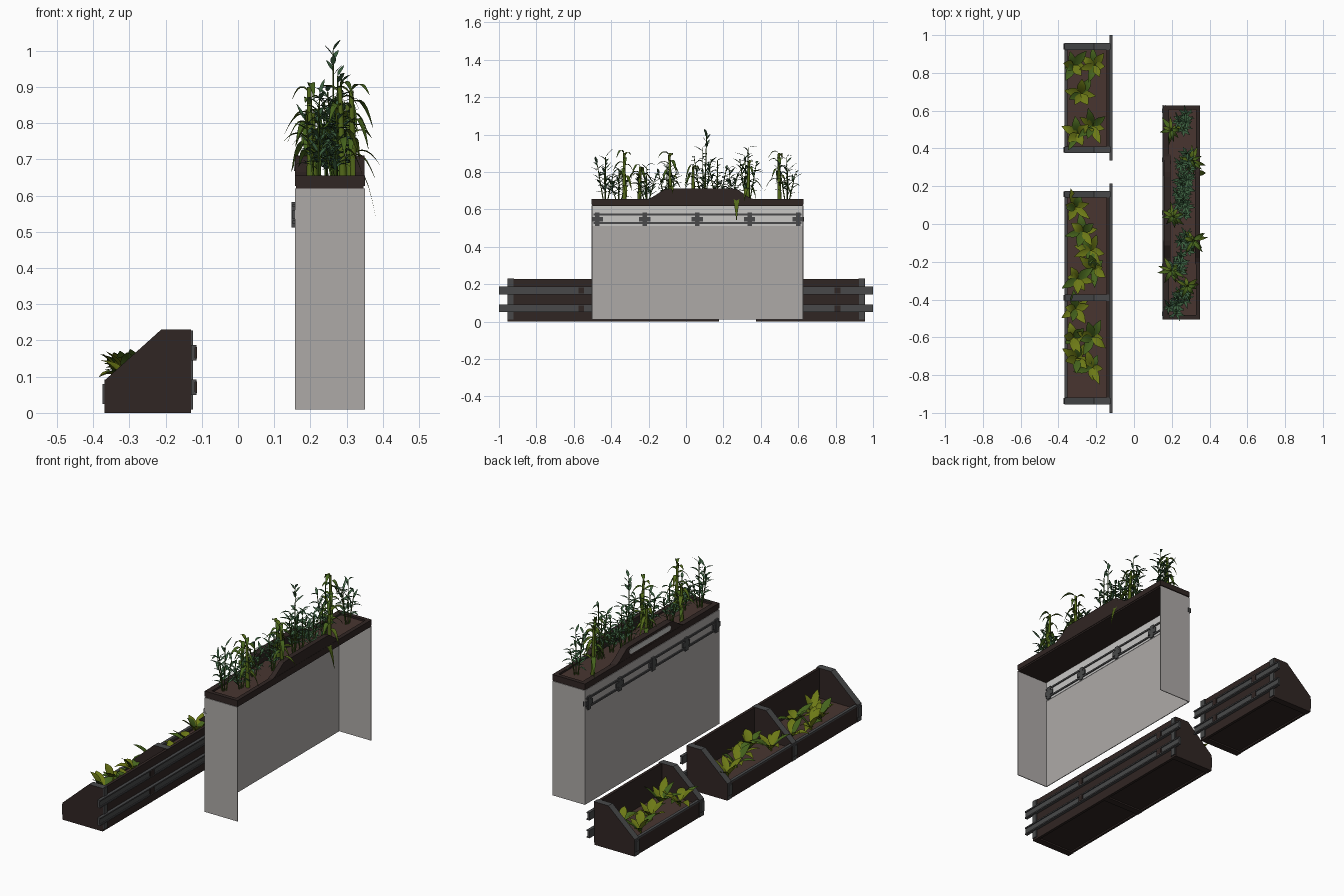
import bpy, bmesh, math, random
from mathutils import Vector

if "Cube" in bpy.data.objects:
    bpy.data.objects.remove(bpy.data.objects["Cube"])

random.seed(4)


def material(name, r, g, b):
    m = bpy.data.materials.new(name)
    m.diffuse_color = (r, g, b, 1)
    m.use_nodes = True
    m.node_tree.nodes["Principled BSDF"].inputs["Base Color"].default_value = m.diffuse_color
    return m


BROWN = material("dark brown", .030, .019, .017)
SOIL = material("soil brown", .065, .036, .030)
GREY = material("dark grey", .065, .066, .068)
PANEL = material("panel grey", .42, .40, .39)
PALE = material("pale grey", .58, .57, .56)
OLIVE = material("olive leaf", .15, .19, .008)
GREEN = material("mid green leaf", .060, .125, .012)
STALK = material("stalk green", .085, .14, .010)
BLUE = material("blue green leaf", .045, .115, .05)


def finish(name, bm, *mats, smooth=False):
    me = bpy.data.meshes.new(name)
    bm.to_mesh(me)
    bm.free()
    for m in mats:
        me.materials.append(m)
    ob = bpy.data.objects.new(name, me)
    bpy.context.collection.objects.link(ob)
    if smooth:
        for p in me.polygons:
            p.use_smooth = True
    return ob


def add_box(bm, x0, x1, y0, y1, z0, z1):
    v = bmesh.ops.create_cube(bm, size=1)['verts']
    for p in v:
        p.co = ((x0 + x1) / 2 + p.co.x * (x1 - x0), (y0 + y1) / 2 + p.co.y * (y1 - y0),
                (z0 + z1) / 2 + p.co.z * (z1 - z0))


def boxes(name, mat, *dims):
    bm = bmesh.new()
    for d in dims:
        add_box(bm, *d)
    return finish(name, bm, mat)


def prism(bm, pts, axis, a, b):
    """Extrude a profile along x or y, from a to b."""
    put = (lambda p, t: (t, p[0], p[1])) if axis == 'x' else (lambda p, t: (p[0], t, p[1]))
    f = bm.faces.new([bm.verts.new(put(p, a)) for p in pts])
    r = bmesh.ops.extrude_face_region(bm, geom=[f])
    d = Vector((b - a, 0, 0) if axis == 'x' else (0, b - a, 0))
    bmesh.ops.translate(bm, verts=[v for v in r['geom'] if isinstance(v, bmesh.types.BMVert)], vec=d)
    bmesh.ops.recalc_face_normals(bm, faces=bm.faces)


# ---- low planters ----
PROFILE = [(-.368, 0), (-.13, 0), (-.13, .23), (-.212, .23), (-.368, .09)]


def low_planter(tag, y0, y1, walls, rail0, rail1, clips):
    # shell
    boxes(tag + "_shell", BROWN,
          (-.366, -.354, y0 + .01, y1 - .01, 0, .088),
          (-.145, -.13, y0 + .01, y1 - .01, 0, .228),
          (-.36, -.14, y0 + .01, y1 - .01, .008, .02))
    boxes(tag + "_soil", SOIL, (-.356, -.144, y0 + .02, y1 - .02, .05, .07))
    # end walls and dividers with grey rims
    bm = bmesh.new()
    for w in walls:
        prism(bm, PROFILE, 'y', w - .018, w + .018)
    bm.normal_update()
    for f in bm.faces:
        if abs(f.normal.y) < .5 and (f.normal.z > .3 or f.normal.x < -.5):
            f.material_index = 1
    finish(tag + "_end_walls", bm, BROWN, GREY)
    # front clips and front lip
    boxes(tag + "_front_trim", GREY,
          (-.368, -.352, y0 + .03, y1 - .03, .083, .092),
          *[(-.374, -.36, w - .015, w + .015, .025, .08) for w in walls])
    # back rails (channel shaped) and upright straps
    d = []
    for z in (.05, .145):
        d += [(-.13, -.119, rail0, rail1, z, z + .042),
              (-.12, -.114, rail0, rail1, z, z + .007),
              (-.12, -.114, rail0, rail1, z + .035, z + .042)]
    finish_rails = boxes(tag + "_back_rails", GREY, *d)
    boxes(tag + "_back_straps", GREY,
          *[(-.132, -.124, w - .015, w + .015, .01, .228) for w in (y0 + .02, y1 - .02)])
    boxes(tag + "_rail_clips", BROWN,
          *[(-.125, -.113, c - .015, c + .015, z, z + .032) for c in clips for z in (.055, .15)])


low_planter("double_planter", -.957, .178, (-.937, -.39, .158), -1, .215, (-.56, .06))
low_planter("single_planter", .374, .96, (.393, .94), .335, 1, (.5, .81))

# ---- tall planter: three-sided stand ----
X0, X1, Y0, Y1 = .157, .35, -.505, .628
boxes("stand_panels", PANEL,
      (X0, X0 + .004, Y0, Y1, .01, .62),
      (X0, X1, Y0, Y0 + .004, .01, .62),
      (X0, X1, Y1 - .004, Y1, .01, .62))
boxes("inner_strip", PALE, (X0 + .004, X0 + .006, Y0 + .005, Y1 - .005, .51, .62))
rails, brackets = [], []
for xa, xb in ((.150, X0), (X0 + .006, X0 + .011)):
    for z in (.522, .568):
        rails.append((xa, xb, Y0 + .01, Y1 - .01, z, z + .009))
    for y in (-.475, -.22, .06, .34, .60):
        brackets += [(xa - .002, xb, y - .012, y + .012, .512, .582),
                     (xa, xb, y - .03, y + .03, .535, .56)]
boxes("stand_rails", GREY, *rails)
boxes("stand_brackets", GREY, *brackets)

# tray with stepped rim
boxes("tray", BROWN,
      (X0 + .003, X1 - .003, Y0 + .003, Y1 - .003, .618, .632),
      (X0, X0 + .028, Y0, Y1, .626, .655), (X1 - .022, X1, Y0, Y1, .626, .655),
      (X0, X1, Y0, Y0 + .022, .626, .655), (X0, X1, Y1 - .022, Y1, .626, .655))
boxes("tray_soil", SOIL, (X0 + .02, X1 - .015, Y0 + .015, Y1 - .015, .63, .645))
bm = bmesh.new()
HUMP = [(-.215, .65), (.37, .65), (.335, .665), (.275, .707), (.25, .71), (-.09, .71), (-.115, .707), (-.18, .665)]
for a, b in ((X0 + .001, X0 + .036), (X1 - .027, X1 - .001)):
    prism(bm, HUMP, 'x', a, b)
finish("handle_humps", bm, BROWN)
# pale handle slot with rounded ends
bm = bmesh.new()
slot = [((.24 if math.sin(a) > 0 else -.08) + .014 * math.sin(a), .682 + .014 * math.cos(a))
        for a in [math.pi * (i + .5) / 8 for i in range(16)]]
prism(bm, slot, 'x', X0 - .002, X0 + .002)
finish("handle_slot", bm, PALE)


# ---- plants ----
def leaf(bm, base, az, length, width, rise, droop, mat=0, n=5):
    """Folded, arching leaf blade."""
    out = Vector((math.cos(az), math.sin(az), 0))
    side = Vector((-out.y, out.x, 0))
    rows = []
    for i in range(n + 1):
        t = i / n
        c = Vector(base) + out * length * t + Vector((0, 0, rise * t - droop * t * t))
        w = width * .5 * max(.06, math.sin(math.pi * t ** .8))
        up = Vector((0, 0, w * .35))
        rows.append([bm.verts.new(c + side * w + up), bm.verts.new(c), bm.verts.new(c - side * w + up)])
    for a, b in zip(rows, rows[1:]):
        for k in (0, 1):
            bm.faces.new((a[k], a[k + 1], b[k + 1], b[k])).material_index = mat


def stem(bm, p, q, r0, r1, sides=6, mat=0):
    rings = [[bm.verts.new((c[0] + r * math.cos(math.tau * i / sides), c[1] + r * math.sin(math.tau * i / sides), c[2]))
              for i in range(sides)] for c, r in ((p, r0), (q, r1))]
    for i in range(sides):
        j = (i + 1) % sides
        bm.faces.new((rings[0][i], rings[0][j], rings[1][j], rings[1][i])).material_index = mat


R = random.uniform

# broad-leaved plants in the low planters
bm = bmesh.new()
spots = [(-.32, .84), (-.21, .84), (-.28, .69), (-.22, .52), (-.30, .48),
         (-.31, .09), (-.27, -.04), (-.23, -.14), (-.30, -.29), (-.21, -.24),
         (-.31, -.45), (-.32, -.60), (-.22, -.60), (-.30, -.71), (-.22, -.76)]
for k, (x, y) in enumerate(spots):
    for i in range(7):
        az = math.tau * i / 7 + R(-.3, .3)
        ln = R(.065, .105)
        reach = x + math.cos(az) * ln
        if reach < -.385 or reach > -.15:
            ln *= .55
        leaf(bm, (x, y, .07 + .004 * i), az, ln, R(.036, .05), R(.07, .12), R(.02, .07),
             (0 if (k + i) % 3 else 1) if k % 3 else (i % 3 > 0))
    stem(bm, (x, y, .06), (x, y, .10), .005, .003)
finish("broad_leaf_plants", bm, OLIVE, GREEN, smooth=True)

# thick-stalked plants in the tall tray
bm = bmesh.new()
for x, y, h in ((.20, .50, .93), (.32, -.08, .92), (.29, -.33, .93), (.21, .04, .86), (.20, -.25, .86), (.31, .33, .88)):
    top = (x + R(-.01, .01), y + R(-.01, .01), h - .03)
    stem(bm, (x, y, .64), top, .011, .006, 8, 0)
    for i in range(11):
        t = .3 + .7 * i / 10
        leaf(bm, (x + (top[0] - x) * t, y + (top[1] - y) * t, .64 + (top[2] - .64) * t), i * 2.4 + R(-.3, .3),
             R(.05, .085), R(.016, .024), R(.05, .09), R(.06, .15), 1 if i % 3 else 0, 6)
leaf(bm, (.33, .27, .66), 0, .05, .03, .03, .15, 0)
finish("thick_stalk_plants", bm, STALK, GREEN, smooth=True)

# slender bushy plants in the tall tray
bm = bmesh.new()
for x, y, h in ((.27, .54, .88), (.28, .33, .93), (.26, .17, .86), (.27, .09, .93), (.28, -.10, .84),
                (.24, -.21, .83), (.22, -.43, .88), (.28, .23, .82), (.27, -.36, .82)):
    for s in range(4):
        a = s * math.pi / 2 + R(-.4, .4)
        e = .035 if s else .005
        top = Vector((x + e * math.cos(a), y + 1.3 * e * math.sin(a), h - (R(.03, .09) if s else 0)))
        bot = Vector((x + .3 * e * math.cos(a), y + .3 * e * math.sin(a), .64))
        stem(bm, bot, top, .0035, .002, 5, 1)
        for i in range(12):
            leaf(bm, bot.lerp(top, .25 + .75 * i / 11), i * 2.4 + a, R(.032, .055), R(.011, .016),
                 R(.015, .05), R(.0, .035), 0, 4)
# tallest shoot
stem(bm, (.265, .10, .64), (.262, .11, 1.0), .004, .002, 5, 1)
for i in range(6):
    leaf(bm, (.262, .11, .93 + .014 * i), i * 2.4, .025, .016, .035, .005, 0, 4)
finish("slender_plants", bm, BLUE, GREEN, smooth=True)
